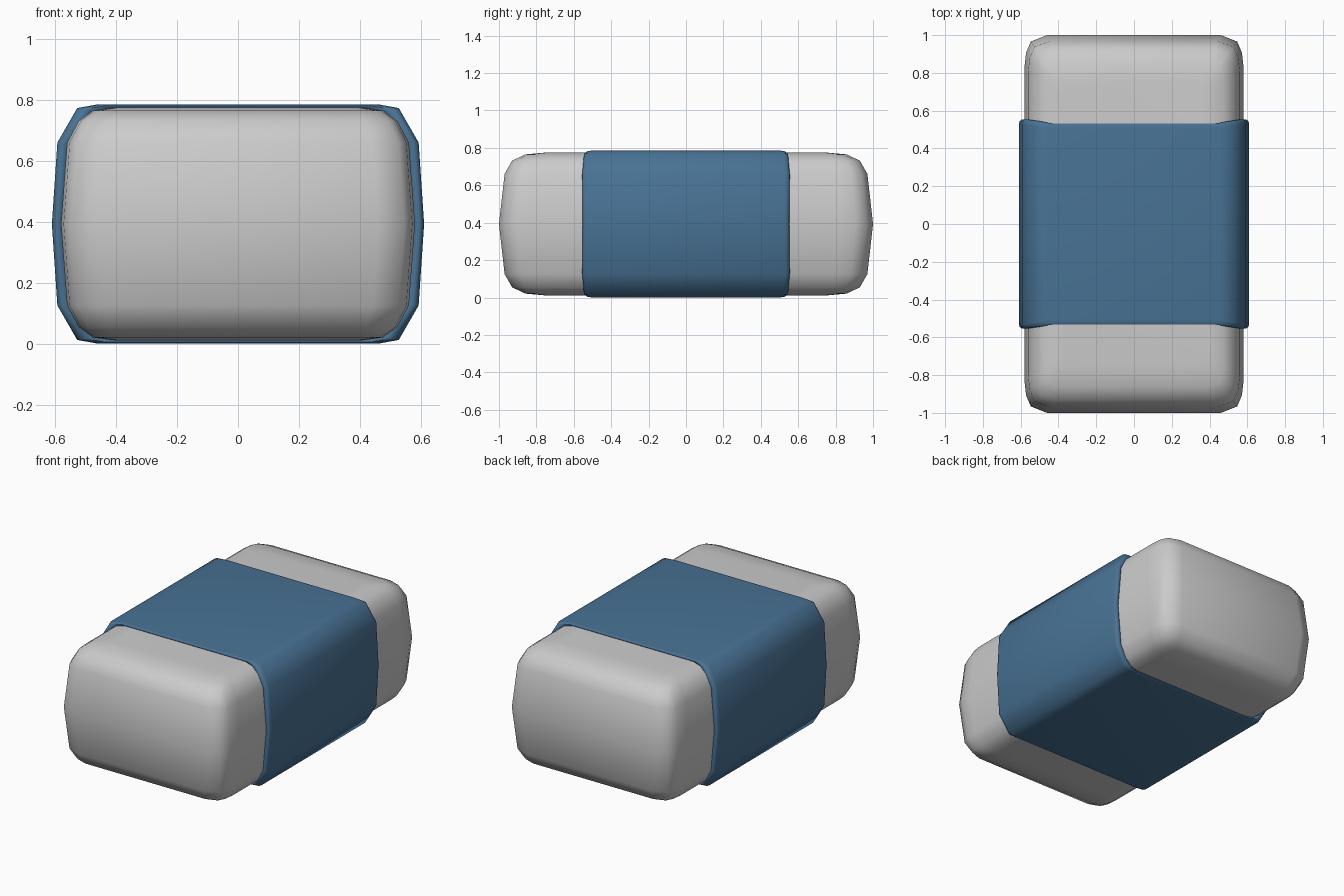
import bpy, bmesh

if "Cube" in bpy.data.objects:
    bpy.data.objects.remove(bpy.data.objects["Cube"])

CZ = 0.393  # mid height


def finish(name, bm, angle):
    bmesh.ops.recalc_face_normals(bm, faces=bm.faces)
    me = bpy.data.meshes.new(name)
    bm.to_mesh(me)
    bm.free()
    ob = bpy.data.objects.new(name, me)
    bpy.context.collection.objects.link(ob)
    bpy.ops.object.select_all(action='DESELECT')
    ob.select_set(True)
    bpy.context.view_layer.objects.active = ob
    bpy.ops.object.shade_smooth_by_angle(angle=angle)
    return ob


def bridge(bm, a, b):
    n = len(a)
    for i in range(n):
        j = (i + 1) % n
        bm.faces.new((a[i], a[j], b[j], b[i]))


def around(quarter):
    """Mirror a quarter outline (axis 0 side to axis 1 side) into a full loop."""
    q = list(quarter)
    pts = [(1, 1, p) for p in q] + [(-1, 1, p) for p in reversed(q)]
    pts += [(-1, -1, p) for p in q] + [(1, -1, p) for p in reversed(q)]
    out = []
    for sx, sy, p in pts:
        v = (sx * p[0], sy * p[1]) + tuple(p[2:])
        if not out or v != out[-1]:
            out.append(v)
    if out[0] == out[-1]:
        out.pop()
    return out


# Rubber body: rounded-rectangle plans stacked in z
# level: height from middle, half width, half length, corner size x, corner size y
half = [(0.0, 0.58, 1.0, 0.12, 0.17), (0.267, 0.56, 0.97, 0.12, 0.16),
        (0.338, 0.522, 0.93, 0.10, 0.13), (0.372, 0.475, 0.86, 0.08, 0.10),
        (0.382, 0.40, 0.75, 0.04, 0.06)]
levels = [(-h, *r) for h, *r in reversed(half[1:])] + half
bm = bmesh.new()
rings = []
for h, w, l, cx, cy in levels:
    corner = [(w, l - cy), (w - cx * 0.07, l - cy * 0.55),
              (w - cx * 0.28, l - cy * 0.2), (w - cx, l)]
    rings.append([bm.verts.new((x, y, CZ + h)) for x, y in around(corner)])
for a, b in zip(rings, rings[1:]):
    bridge(bm, a, b)
bm.faces.new(rings[0])
bm.faces.new(rings[-1])
finish("rubber_body", bm, 1.0)

# Sleeve: closed tube with rounded rims; (x, z from middle, rim y)
outer = [(0.61, 0.0, 0.552), (0.592, 0.267, 0.555), (0.527, 0.380, 0.545), (0.46, 0.392, 0.533)]
inner = [(0.575, 0.0, 0.552), (0.553, 0.262, 0.555), (0.473, 0.368, 0.545), (0.41, 0.378, 0.533)]


def sleeve_ring(bm, t, back, side):
    """Ring blended from outer (t=0) to inner (t=1), set back from the rim."""
    q = [(a[0] + (b[0] - a[0]) * t, a[1] + (b[1] - a[1]) * t, a[2])
         for a, b in zip(outer, inner)]
    return [bm.verts.new((x, side * (e - back), CZ + z)) for x, z, e in around(q)]


bm = bmesh.new()
rim = [(0.0, 0.025), (0.12, 0.008), (0.4, 0.0), (0.75, 0.003), (1.0, 0.012)]
loops = [sleeve_ring(bm, t, back, -1) for t, back in reversed(rim)]
loops += [sleeve_ring(bm, t, back, 1) for t, back in rim]
for i in range(len(loops)):
    bridge(bm, loops[i], loops[(i + 1) % len(loops)])
sleeve = finish("sleeve", bm, 0.9)
mat = bpy.data.materials.new("blue_card")
mat.diffuse_color = (0.065, 0.17, 0.30, 1)
mat.use_nodes = True
mat.node_tree.nodes["Principled BSDF"].inputs["Base Color"].default_value = mat.diffuse_color
sleeve.data.materials.append(mat)
